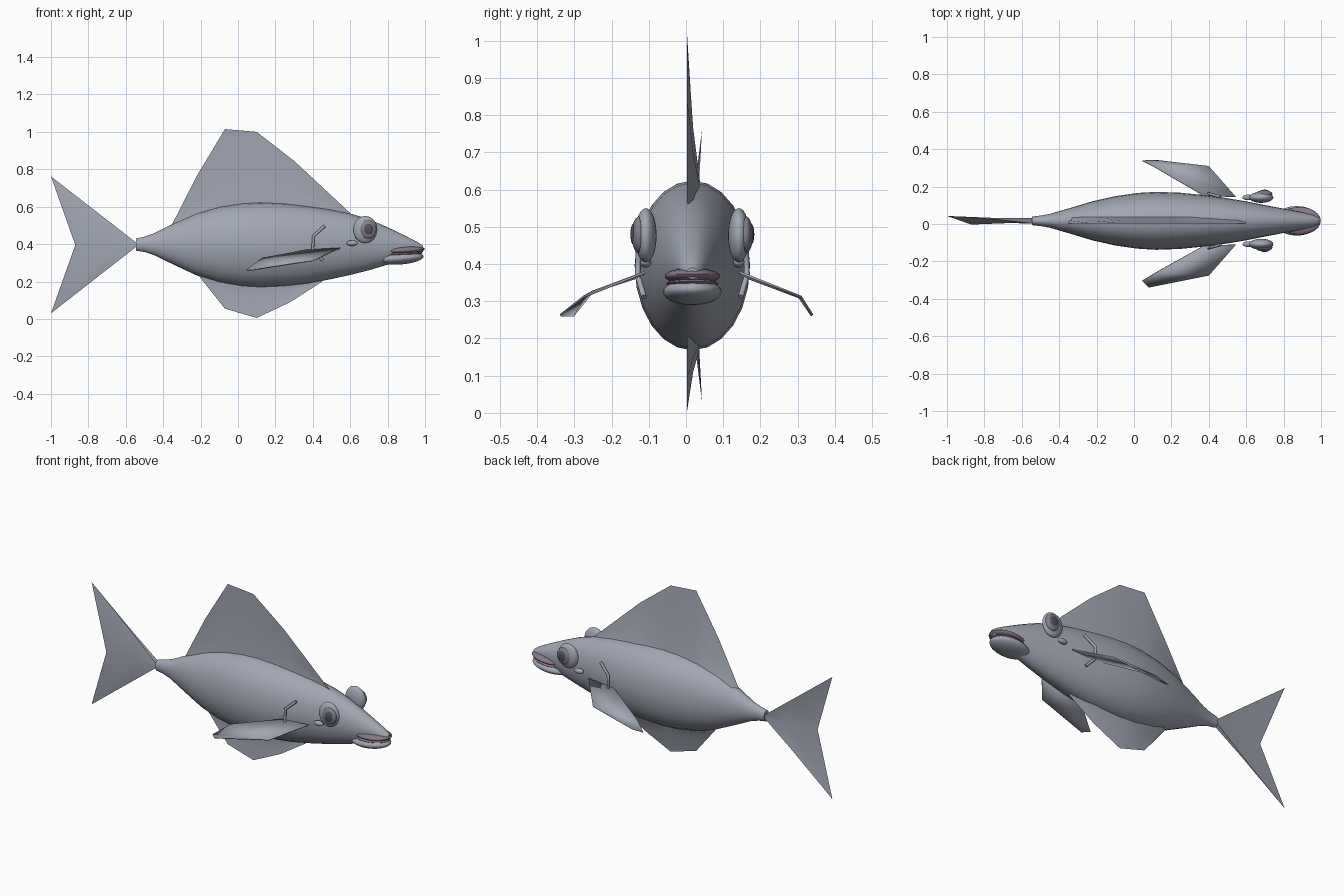
import bpy, bmesh, math
from mathutils import Matrix, Vector

if "Cube" in bpy.data.objects:
    bpy.data.objects.remove(bpy.data.objects["Cube"])

CY = 0.017  # plane of symmetry of the body


def material(name, rgb):
    m = bpy.data.materials.new(name)
    m.diffuse_color = (*rgb, 1)
    m.use_nodes = True
    m.node_tree.nodes["Principled BSDF"].inputs["Base Color"].default_value = m.diffuse_color
    return m


SKIN = material("blue grey skin", (0.36, 0.385, 0.45))
LIP = material("mauve lip", (0.24, 0.19, 0.24))
IRIS = material("grey iris", (0.22, 0.21, 0.26))
PUPIL = material("dark pupil", (0.09, 0.08, 0.105))


def finish(name, bm, mat, angle=50, solid=True):
    bmesh.ops.remove_doubles(bm, verts=bm.verts, dist=0.0005)
    if solid:
        bmesh.ops.recalc_face_normals(bm, faces=bm.faces)
    me = bpy.data.meshes.new(name)
    bm.to_mesh(me)
    bm.free()
    me.materials.append(mat)
    me.shade_smooth()
    me.set_sharp_from_angle(angle=math.radians(angle))
    ob = bpy.data.objects.new(name, me)
    bpy.context.collection.objects.link(ob)
    return ob


def ellipsoid(name, centre, radii, mat, tilt=0):
    bm = bmesh.new()
    mx = (Matrix.Translation(centre) @ Matrix.Rotation(tilt, 4, 'Y')
          @ Matrix.Diagonal((*radii, 1)))
    bmesh.ops.create_uvsphere(bm, u_segments=24, v_segments=14, radius=1, matrix=mx)
    return finish(name, bm, mat)


def fin(name, columns, thick):
    """Wedge with a flared base; columns are (base, rim) point pairs."""
    bm = bmesh.new()
    rows = []
    for base, rim in columns:
        b, r = Vector(base), Vector(rim)
        row = []
        for t, h in ((0, thick), (0.4, thick * 0.3), (1, 0)):
            p = b.lerp(r, t)
            row.append([bm.verts.new(p + Vector((0, s * h, 0))) for s in (-1, 1)])
        rows.append(row)
    for a, c in zip(rows, rows[1:]):
        for k in range(2):
            for s in (0, 1):
                bm.faces.new((a[k][s], c[k][s], c[k + 1][s], a[k + 1][s]))
    # close the two end columns
    for row in (rows[0], rows[-1]):
        for k in range(2):
            bm.faces.new((row[k][0], row[k][1], row[k + 1][1], row[k + 1][0]))
    return finish(name, bm, SKIN, 60)


# Body: elliptical rings (x, bottom, top, half width)
stations = [
    (-0.545, 0.365, 0.430, 0.023), (-0.50, 0.358, 0.440, 0.028),
    (-0.45, 0.342, 0.457, 0.037), (-0.35, 0.293, 0.508, 0.066),
    (-0.22, 0.232, 0.565, 0.105), (-0.10, 0.195, 0.600, 0.132),
    (0.02, 0.174, 0.619, 0.149), (0.12, 0.168, 0.624, 0.155),
    (0.25, 0.174, 0.618, 0.150), (0.37, 0.188, 0.604, 0.138),
    (0.48, 0.209, 0.588, 0.124), (0.60, 0.235, 0.564, 0.104),
    (0.70, 0.260, 0.533, 0.084), (0.80, 0.290, 0.490, 0.065),
    (0.89, 0.322, 0.447, 0.047), (0.96, 0.348, 0.411, 0.031),
    (0.99, 0.360, 0.390, 0.016),
]
bm = bmesh.new()
N = 24
rings = []
for x, lo, hi, hw in stations:
    rings.append([bm.verts.new((x, CY + hw * math.cos(a), (lo + hi) / 2 + (hi - lo) / 2 * math.sin(a)))
                  for a in (2 * math.pi * i / N for i in range(N))])
for a, b in zip(rings, rings[1:]):
    for i in range(N):
        j = (i + 1) % N
        bm.faces.new((a[i], a[j], b[j], b[i]))
bm.faces.new(rings[0])
bm.faces.new(rings[-1])
finish("body", bm, SKIN)

# Fins on the centre line
dorsal = [(-0.35, 0.49, 0.51), (-0.22, 0.55, 0.765), (-0.07, 0.59, 1.015),
          (0.10, 0.61, 1.0), (0.30, 0.60, 0.845), (0.60, 0.545, 0.566)]
fin("dorsal_fin", [((x, CY + 0.004, b), (x, 0.003, r)) for x, b, r in dorsal], 0.018)
belly = [(-0.21, 0.245, 0.23), (-0.07, 0.20, 0.055), (0.10, 0.18, 0.005),
         (0.28, 0.19, 0.09), (0.45, 0.22, 0.20)]
fin("belly_fin", [((x, CY + 0.004, b), (x, 0.003, r)) for x, b, r in belly], 0.018)
fin("tail_fin", [((-0.54, CY, 0.405), (-1.0, 0.043, 0.762)),
                 ((-0.54, CY, 0.397), (-0.87, -0.003, 0.395)),
                 ((-0.54, CY, 0.389), (-1.0, 0.043, 0.03))], 0.014)

# Side fins: thin folded sheets, the far tip curls a little more
tips = {
    "near": [(0.08, -0.338, 0.262), (0.045, -0.303, 0.261), (0.13, -0.252, 0.325)],
    "far": [(0.12, 0.34, 0.262), (0.045, 0.338, 0.261), (0.11, 0.305, 0.31)],
}
for side, s in (("near", -1), ("far", 1)):
    bm = bmesh.new()
    off = CY * (1 + s)
    pts = [(0.545, s * 0.11 + off, 0.378), (0.40, s * 0.275 + off, 0.312),
           *tips[side], (0.37, s * 0.118 + off, 0.368)]
    v = [bm.verts.new(p) for p in pts]
    bm.faces.new((v[0], v[1], v[4], v[5]))
    bm.faces.new((v[1], v[2], v[3], v[4]))
    ob = finish(side + "_side_fin", bm, SKIN, 30, False)
    mod = ob.modifiers.new("thickness", 'SOLIDIFY')
    mod.thickness = 0.006
    mod.offset = 0

# Mouth
ellipsoid("upper_lip", (0.885, CY, 0.367), (0.114, 0.074, 0.022), LIP, -0.06)
ellipsoid("lower_lip", (0.87, CY, 0.325), (0.123, 0.079, 0.034), SKIN, -0.08)
ellipsoid("mouth_lining", (0.88, CY, 0.347), (0.108, 0.070, 0.012), LIP, -0.06)

# Eyes, cheek bumps and gill ridges on both sides
for side, s in (("near", -1), ("far", 1)):
    def at(x, d, z):
        return (x, CY + s * d, z)
    ellipsoid(side + "_eyeball", at(0.68, 0.125, 0.477), (0.065, 0.029, 0.073), SKIN)
    ellipsoid(side + "_iris", at(0.695, 0.143, 0.478), (0.045, 0.020, 0.050), IRIS)
    ellipsoid(side + "_pupil", at(0.698, 0.157, 0.480), (0.025, 0.0095, 0.029), PUPIL)
    ellipsoid(side + "_cheek_bump", at(0.61, 0.125, 0.405), (0.030, 0.015, 0.015), SKIN)
    cu = bpy.data.curves.new(side + "_gill_ridge", 'CURVE')
    cu.dimensions = '3D'
    cu.bevel_depth = 0.008
    cu.bevel_resolution = 2
    cu.use_fill_caps = True
    path = [at(0.463, 0.128, 0.497), at(0.403, 0.144, 0.442),
            at(0.400, 0.147, 0.37), at(0.453, 0.130, 0.312)]
    sp = cu.splines.new('POLY')
    sp.points.add(len(path) - 1)
    for p, co in zip(sp.points, path):
        p.co = (*co, 1)
    cu.materials.append(SKIN)
    bpy.context.collection.objects.link(bpy.data.objects.new(side + "_gill_ridge", cu))
